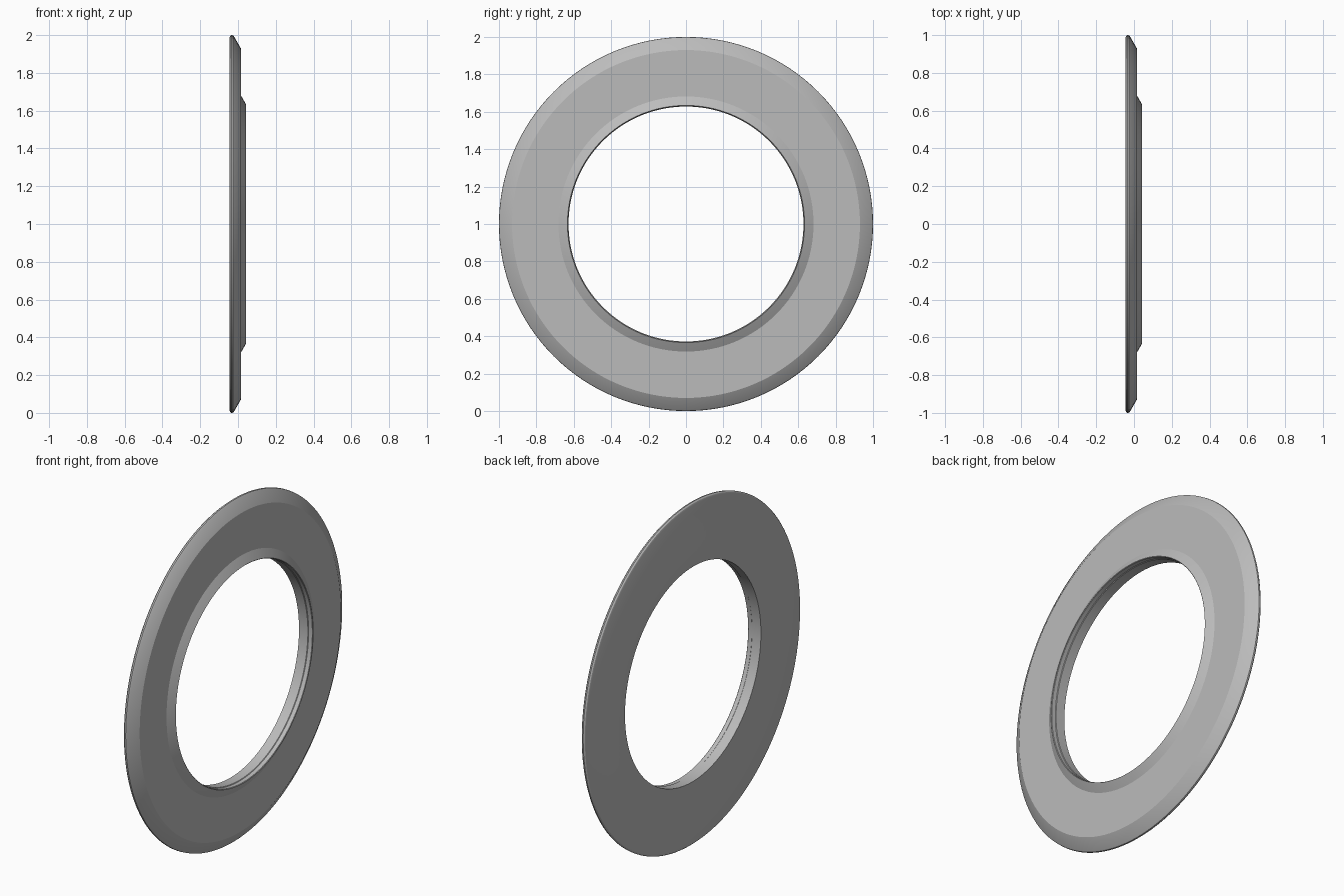
import bpy, bmesh, math

if "Cube" in bpy.data.objects:
    bpy.data.objects.remove(bpy.data.objects["Cube"])

SEG = 128
# Closed cross-section: (position along x, radius)
PROFILE = [
    (-0.045, 0.628), (-0.045, 0.985), (-0.042, 0.994), (-0.035, 1.0),
    (-0.027, 0.999), (-0.021, 0.993), (0.015, 0.93),   # rounded rim and bevel
    (0.015, 0.682), (0.040, 0.638),                    # face and raised collar
    (0.042, 0.634), (0.039, 0.631), (0.015, 0.631), (0.012, 0.628),  # bore
]

grey = bpy.data.materials.new("plain grey")
grey.diffuse_color = (0.5, 0.5, 0.5, 1)
grey.use_nodes = True
grey.node_tree.nodes["Principled BSDF"].inputs["Base Color"].default_value = grey.diffuse_color

# Revolve the cross-section about the x axis
bm = bmesh.new()
rings = []
for i in range(SEG):
    a = 2 * math.pi * i / SEG
    rings.append([bm.verts.new((x, r * math.cos(a), 1 + r * math.sin(a))) for x, r in PROFILE])
n = len(PROFILE)
for i in range(SEG):
    p, q = rings[i], rings[(i + 1) % SEG]
    for j in range(n):
        k = (j + 1) % n
        bm.faces.new((p[j], p[k], q[k], q[j]))
bmesh.ops.recalc_face_normals(bm, faces=bm.faces)

mesh = bpy.data.meshes.new("bevelled_ring")
bm.to_mesh(mesh)
bm.free()
mesh.materials.append(grey)
ring = bpy.data.objects.new("bevelled_ring", mesh)
bpy.context.collection.objects.link(ring)
bpy.context.view_layer.objects.active = ring
ring.select_set(True)
bpy.ops.object.shade_smooth_by_angle(angle=math.radians(25))
